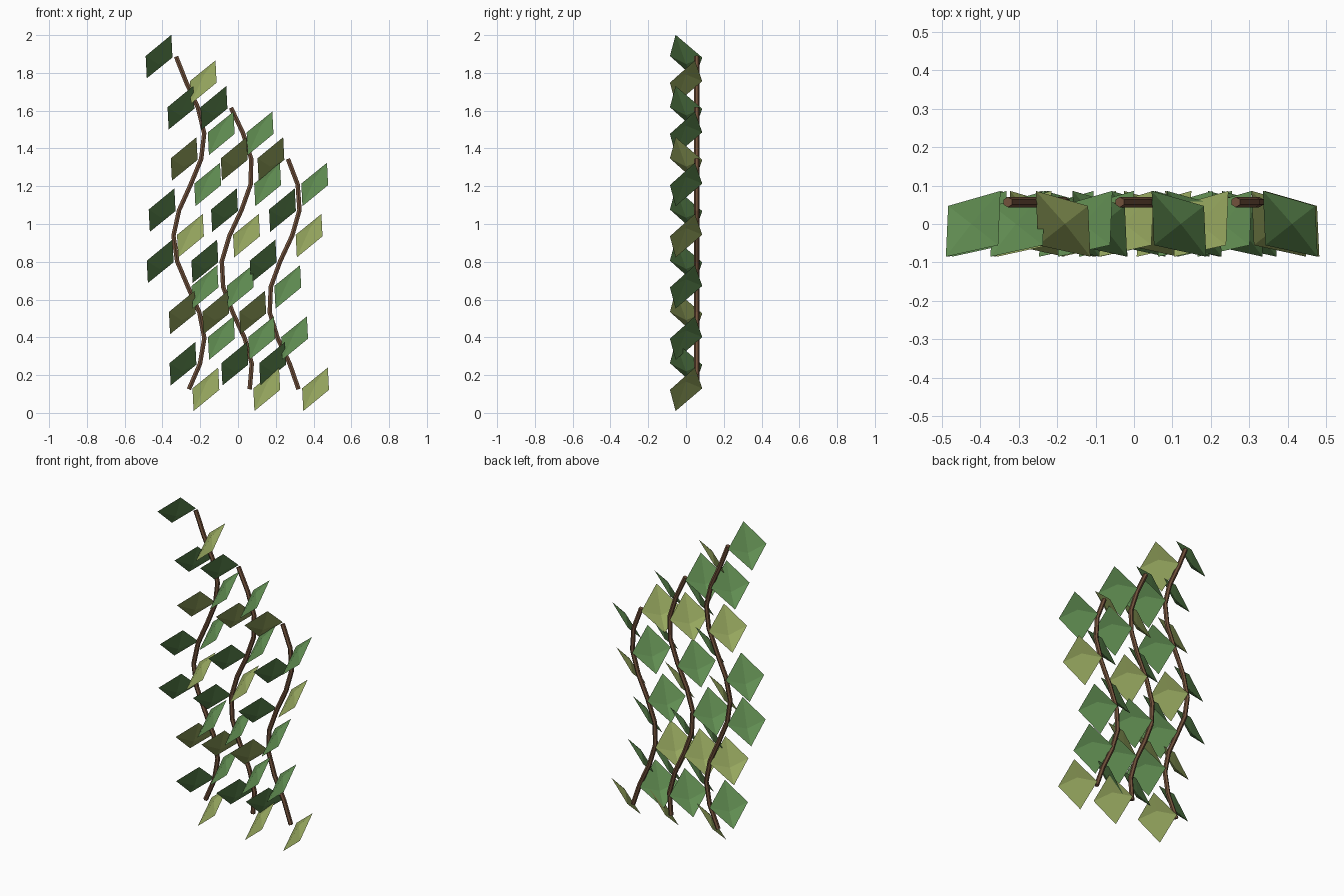
import bpy
import math
from mathutils import Vector

if "Cube" in bpy.data.objects:
    bpy.data.objects.remove(bpy.data.objects["Cube"])


def material(name, rgb):
    m = bpy.data.materials.new(name)
    m.diffuse_color = (*rgb, 1)
    m.use_nodes = True
    m.node_tree.nodes["Principled BSDF"].inputs["Base Color"].default_value = m.diffuse_color
    return m


BARK = material("bark", (0.17, 0.085, 0.045))
GREEN = material("leaf_green", (0.12, 0.27, 0.085))
LIGHT = material("leaf_light", (0.31, 0.39, 0.115))

STEP, BASE_Z = 0.1355, 0.125

# leaf corners: upper, right, lower, left; the peak is pushed off the plane
CORNERS = [(0.065, 0.047, 0.115), (0.071, -0.085, -0.003),
           (-0.065, -0.055, -0.115), (-0.071, 0.086, 0.005)]
PEAK = Vector(CORNERS[0]) * 0.25 + Vector((-1, -1, 1)) * 0.0115


def stem_x(vine, i):
    return -0.26 + 0.253 * vine + 0.082 * math.sin(0.8 * i + vine)


def make_leaf(name, centre, side, mat):
    # left leaves are right leaves turned half round about y
    pts = [Vector((p[0] * side, p[1], p[2] * side)) + centre
           for p in CORNERS + [PEAK]]
    faces = [(i, 4, (i + 1) % 4) for i in range(4)]
    mesh = bpy.data.meshes.new(name)
    mesh.from_pydata(pts, [], faces)
    mesh.materials.append(mat)
    bpy.context.collection.objects.link(bpy.data.objects.new(name, mesh))


def make_stem(name, points):
    curve = bpy.data.curves.new(name, "CURVE")
    curve.dimensions = "3D"
    curve.bevel_depth = 0.0135
    curve.bevel_resolution = 1
    curve.use_fill_caps = True
    spline = curve.splines.new("POLY")
    spline.points.add(len(points) - 1)
    for sp, p in zip(spline.points, points):
        sp.co = (*p, 1)
    spline.use_smooth = False
    curve.materials.append(BARK)
    bpy.context.collection.objects.link(bpy.data.objects.new(name, curve))


# three wavy vines, each shorter than the last, with alternating leaves
for vine, count in enumerate((14, 12, 10)):
    make_stem(f"stem_{vine + 1}",
              [(stem_x(vine, i), 0.057, BASE_Z + STEP * i) for i in range(count)])
    for i in range(count):
        side = 1 if i % 2 == 0 else -1
        centre = Vector((stem_x(vine, i) + 0.09 * side, 0, BASE_Z + STEP * i))
        make_leaf(f"leaf_{vine + 1}_{i + 1}", centre, side,
                  LIGHT if i % 3 == 0 else GREEN)
